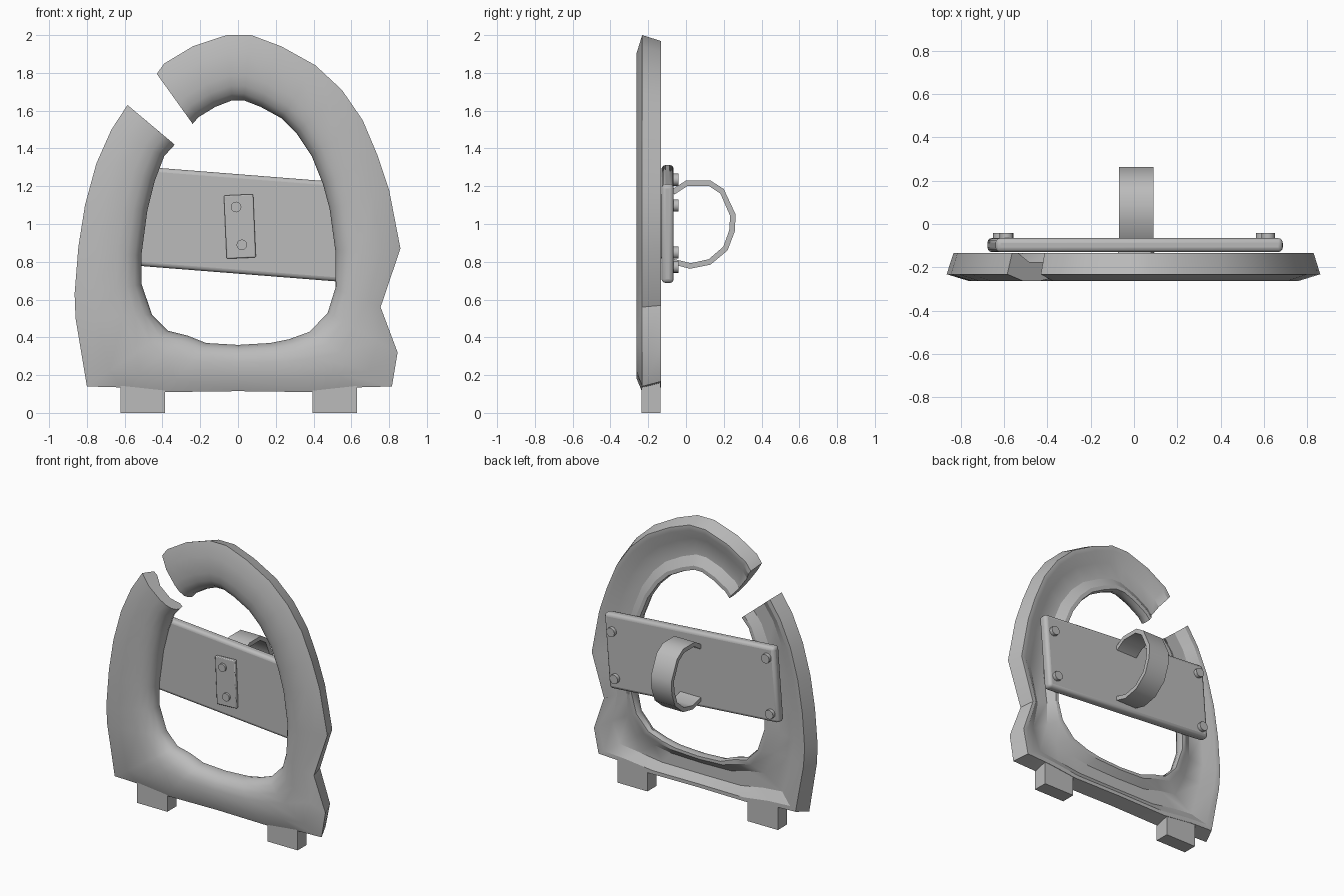
import bpy, bmesh, math
from mathutils import Matrix

if "Cube" in bpy.data.objects:
    bpy.data.objects.remove(bpy.data.objects["Cube"])

grey = bpy.data.materials.new("plain_grey")
grey.diffuse_color = (0.5, 0.5, 0.5, 1)
grey.use_nodes = True
grey.node_tree.nodes["Principled BSDF"].inputs["Base Color"].default_value = grey.diffuse_color


def finish(name, bm, angle=30, bevel=0, segments=2):
    bmesh.ops.recalc_face_normals(bm, faces=bm.faces)
    mesh = bpy.data.meshes.new(name)
    bm.to_mesh(mesh)
    bm.free()
    ob = bpy.data.objects.new(name, mesh)
    bpy.context.collection.objects.link(ob)
    mesh.materials.append(grey)
    if bevel:
        mod = ob.modifiers.new("rounded_edges", 'BEVEL')
        mod.width, mod.segments = bevel, segments
    bpy.ops.object.select_all(action='DESELECT')
    ob.select_set(True)
    bpy.context.view_layer.objects.active = ob
    bpy.ops.object.shade_smooth_by_angle(angle=math.radians(angle))
    return ob


def tilt(x, y, z, degrees):
    return Matrix.Translation((x, y, z)) @ Matrix.Rotation(math.radians(degrees), 4, 'Y')


def box(name, size, matrix, **kw):
    bm = bmesh.new()
    bmesh.ops.create_cube(bm, size=1, matrix=matrix @ Matrix.Diagonal((*size, 1)))
    return finish(name, bm, **kw)


def screw(name, radius, depth, matrix):
    bm = bmesh.new()
    bmesh.ops.create_cone(bm, cap_ends=True, segments=12, radius1=radius, radius2=radius,
                          depth=depth, matrix=matrix @ Matrix.Rotation(math.pi / 2, 4, 'X'))
    return finish(name, bm, angle=40)


# Frame: matching outer and inner outline points (outer x, z, inner x, z)
outline = [
    (-.43, 1.795, -.24, 1.53), (-.39, 1.85, -.21, 1.565), (-.24, 1.94, -.12, 1.62),
    (-.06, 2.0, -.03, 1.655), (.07, 2.0, .03, 1.655), (.23, 1.94, .12, 1.62),
    (.41, 1.84, .23, 1.56), (.55, 1.71, .31, 1.48), (.66, 1.55, .39, 1.36),
    (.74, 1.36, .45, 1.21), (.80, 1.18, .485, 1.08), (.86, .87, .515, .86),
    (.755, .56, .515, .66), (.845, .32, .475, .53), (.815, .14, .38, .43),
    (.63, .135, .27, .39), (.40, .11, .17, .37), (0, .115, 0, .36),
    (-.39, .11, -.17, .37), (-.62, .135, -.27, .41), (-.80, .14, -.37, .435),
    (-.86, .50, -.455, .52), (-.865, .63, -.51, .68), (-.845, .88, -.512, .83),
    (-.81, 1.10, -.48, 1.07), (-.75, 1.32, -.44, 1.23), (-.67, 1.50, -.39, 1.36),
    (-.585, 1.63, -.335, 1.42)]
# Cross-section: share of the way from outer to inner edge, depth
section = [(0, -.232), (.28, -.262), (.62, -.262), (.78, -.252), (.9, -.23), (.97, -.2),
           (1, -.165), (.98, -.135), (.9, -.135), (.72, -.175), (.4, -.175), (.19, -.133),
           (.09, -.133)]
bm = bmesh.new()
rings = [[bm.verts.new((ox + (ix - ox) * t, y, oz + (iz - oz) * t)) for t, y in section]
         for ox, oz, ix, iz in outline]
n = len(section)
for a, b in zip(rings, rings[1:]):
    for i in range(n):
        j = (i + 1) % n
        bm.faces.new((a[i], a[j], b[j], b[i]))
bm.faces.new(rings[0])
bm.faces.new(rings[-1])
finish("frame", bm, angle=32)

# Feet
for name, x in (("left_foot", -.505), ("right_foot", .513)):
    box(name, (.235, .1, .16), Matrix.Translation((x, -.185, .08)))

# Cross plate with four screws on its back
plate = tilt(.005, -.0975, 1.0, 4.5)
box("cross_plate", (1.33, .065, .525), plate, bevel=.022, segments=3)
for i, (x, z) in enumerate([(-.61, .187), (-.61, -.2), (.605, .145), (.605, -.18)]):
    screw(f"back_screw_{i + 1}", .032, .04, plate @ Matrix.Translation((x, .037, z)))

# Small front plate with two screws
box("front_plate", (.155, .025, .335), tilt(.01, -.14, .987, -2.5), bevel=.006)
for i, (x, z) in enumerate([(-.01, 1.09), (.02, .89)]):
    screw(f"front_screw_{i + 1}", .028, .02, Matrix.Translation((x, -.157, z)))

# Curved strap on the back, open towards the plate (y, z)
path = [(-.08, 1.18), (0, 1.23), (.13, 1.23), (.2, 1.185), (.263, 1.05), (.258, .96),
        (.22, .86), (.13, .785), (.02, .763), (-.08, .79)]
centre = (.06, 1.0)
bm = bmesh.new()
loops = []
for y, z in path:
    d = math.hypot(y - centre[0], z - centre[1])
    k = 1 - .03 / d
    iy, iz = centre[0] + (y - centre[0]) * k, centre[1] + (z - centre[1]) * k
    loops.append([bm.verts.new(v) for v in
                  ((-.07, y, z), (.09, y, z), (.09, iy, iz), (-.07, iy, iz))])
for a, b in zip(loops, loops[1:]):
    for i in range(4):
        j = (i + 1) % 4
        bm.faces.new((a[i], a[j], b[j], b[i]))
bm.faces.new(loops[0])
bm.faces.new(loops[-1])
finish("strap", bm, angle=40)
